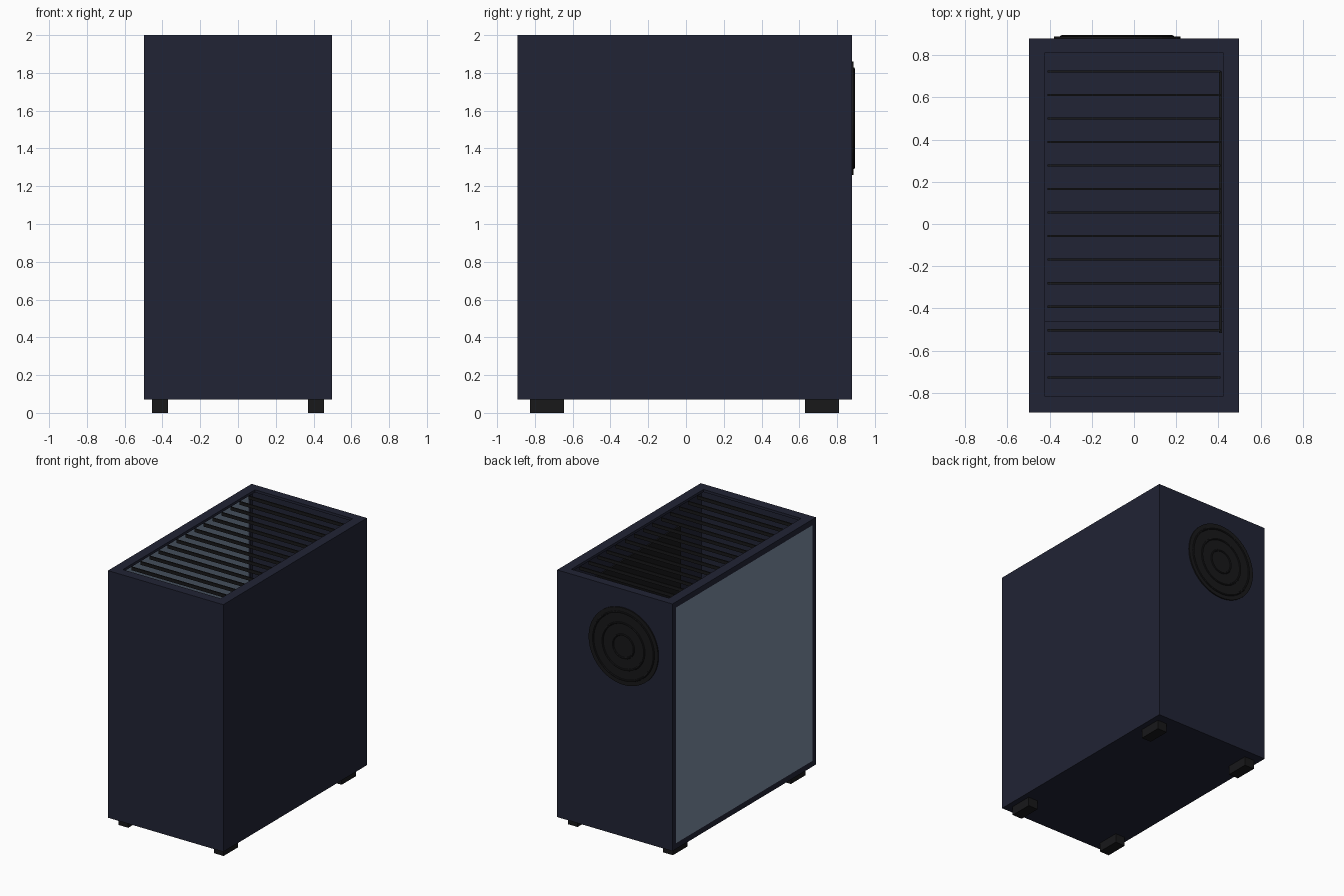
import bpy, bmesh, math
from mathutils import Matrix

if "Cube" in bpy.data.objects:
    bpy.data.objects.remove(bpy.data.objects["Cube"])


def material(name, rgb):
    m = bpy.data.materials.new(name)
    m.diffuse_color = (*rgb, 1)
    m.use_nodes = True
    m.node_tree.nodes["Principled BSDF"].inputs["Base Color"].default_value = m.diffuse_color
    return m


NAVY = material("navy_paint", (0.015, 0.017, 0.035))
BLACK = material("black_plastic", (0.009, 0.009, 0.010))
GLASS = material("tinted_glass", (0.20, 0.26, 0.36))


def finish(name, bm, mat):
    me = bpy.data.meshes.new(name)
    bmesh.ops.recalc_face_normals(bm, faces=bm.faces)
    bm.to_mesh(me)
    bm.free()
    me.materials.append(mat)
    ob = bpy.data.objects.new(name, me)
    bpy.context.collection.objects.link(ob)
    return ob


def boxes(name, mat, *extents):
    """One object from boxes given as (x0, x1, y0, y1, z0, z1)."""
    bm = bmesh.new()
    for x0, x1, y0, y1, z0, z1 in extents:
        mtx = Matrix.Translation(((x0 + x1) / 2, (y0 + y1) / 2, (z0 + z1) / 2))
        mtx = mtx @ Matrix.Diagonal((x1 - x0, y1 - y0, z1 - z0, 1))
        bmesh.ops.create_cube(bm, size=1, matrix=mtx)
    return finish(name, bm, mat)


X, Y0, Y1, Z0, Z1 = 0.498, -0.893, 0.879, 0.07, 2.0
T = 0.02   # panel thickness
E = 0.045  # width of the frame round the glass

# Outer panels
boxes("front_panel", NAVY, (-X, X, Y0, Y0 + T, Z0, Z1))
boxes("back_panel", NAVY, (-X, X, Y1 - T, Y1, Z0, Z1))
boxes("right_panel", NAVY, (X - T, X, Y0 + T, Y1 - T, Z0, Z1))
boxes("bottom_panel", NAVY, (-X, X - T, Y0 + T, Y1 - T, Z0, Z0 + T))

# Left side: frame and flush glass
L = -X + T
boxes("left_frame", NAVY,
      (-X, L, Y0 + T, Y0 + E, Z0 + T, Z1), (-X, L, Y1 - E, Y1 - T, Z0 + T, Z1),
      (-X, L, Y0 + E, Y1 - E, Z0 + T, Z0 + E), (-X, L, Y0 + E, Y1 - E, Z1 - E, Z1))
boxes("side_glass", GLASS, (-X, -X + 0.01, Y0 + E, Y1 - E, Z0 + E, Z1 - E))

# Top rim round the vent opening
ox, oy0, oy1, rz = 0.422, -0.818, 0.812, Z1 - T
boxes("top_rim", NAVY,
      (L, -ox, Y0 + T, Y1 - T, rz, Z1), (ox, X - T, Y0 + T, Y1 - T, rz, Z1),
      (-ox, ox, Y0 + T, oy0, rz, Z1), (-ox, ox, oy1, Y1 - T, rz, Z1))

# Vent slats
boxes("top_slats", BLACK, *[
    (-0.41, 0.41, y - 0.005, y + 0.005, 1.965, 1.99)
    for y in (-0.726 + 0.1114 * i for i in range(14))])

# Interior: board tray and power supply shroud
boxes("board_tray", BLACK, (0.402, 0.416, -0.515, 0.722, 0.5, 1.84))
boxes("power_supply_shroud", NAVY, (-0.45, 0.45, -0.463, Y1 - T, Z0 + T, 0.45))

# Feet
boxes("feet", BLACK, *[
    (x - 0.042, x + 0.042, y - 0.09, y + 0.09, 0, Z0)
    for x in (-0.412, 0.412) for y in (-0.736, 0.72)])

# Rear fan grille: disc with raised concentric rings
fan = Matrix.Translation((-0.08, Y1, 1.56)) @ Matrix.Rotation(-math.pi / 2, 4, 'X')
bm = bmesh.new()
bmesh.ops.create_cone(bm, cap_ends=True, segments=48, radius1=0.3, radius2=0.3,
                      depth=0.018, matrix=fan)
finish("fan_disc", bm, BLACK)

for n, r in enumerate((0.262, 0.18, 0.09)):
    bpy.ops.mesh.primitive_torus_add(major_radius=r, minor_radius=0.009,
                                     major_segments=48, minor_segments=8)
    ring = bpy.context.object
    ring.name = f"fan_ring_{n + 1}"
    ring.matrix_world = Matrix.Translation((0, 0.006, 0)) @ fan
    ring.data.materials.append(BLACK)
    bpy.ops.object.shade_smooth_by_angle()
